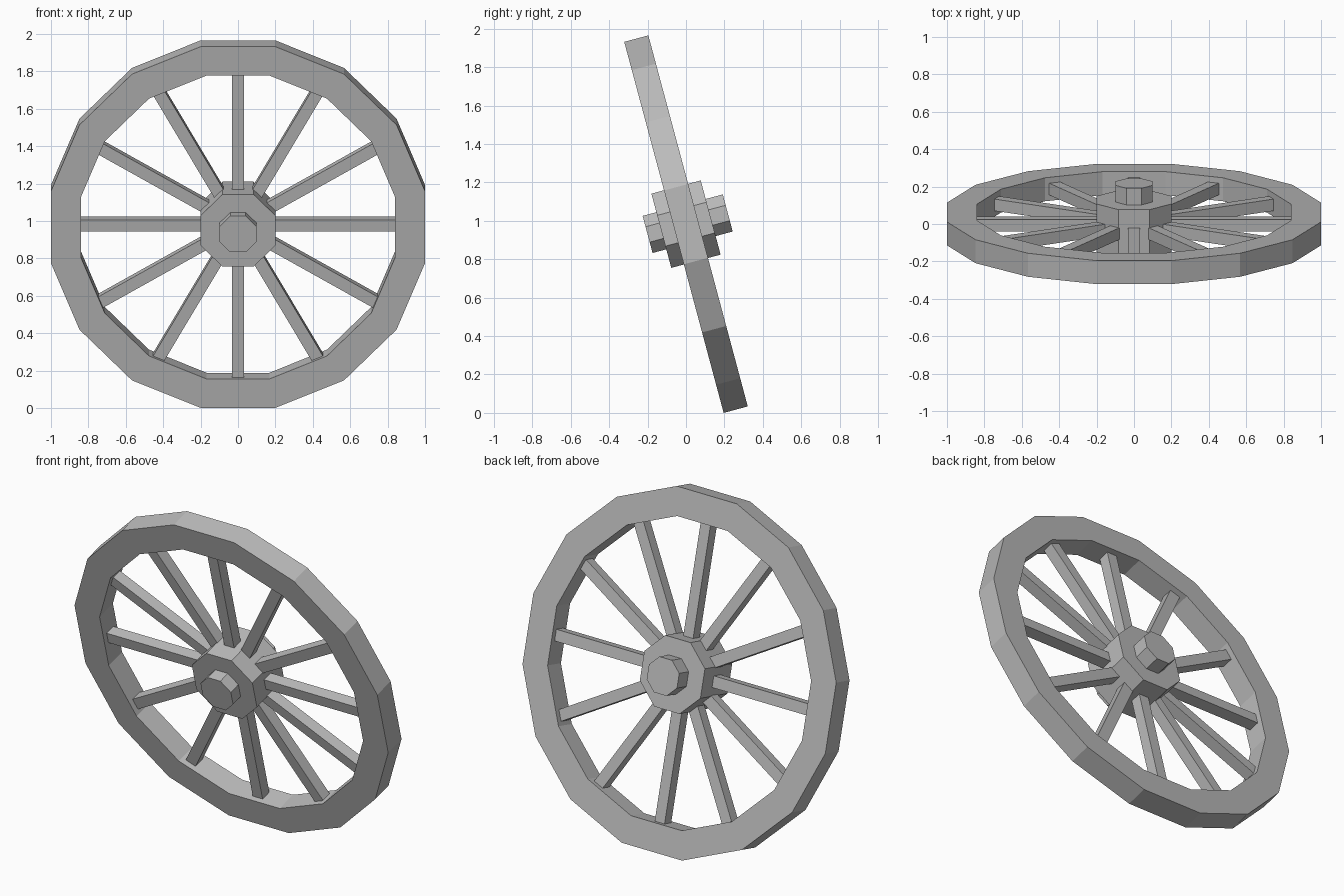
import bpy
from math import cos, sin, pi, radians
from mathutils import Matrix

default = bpy.data.objects.get("Cube")
if default:
    bpy.data.objects.remove(default, do_unlink=True)

TILT = radians(15)
RIM_HALF = 0.065
# The wheel leans forward about x; lift it so the rim touches the ground
PLACE = (Matrix.Translation((0, 0, cos(TILT) + RIM_HALF * sin(TILT)))
         @ Matrix.Rotation(TILT, 4, 'X'))

grey = bpy.data.materials.new("wheel grey")
grey.use_nodes = True
COLOUR = (0.5, 0.5, 0.5, 1)
grey.diffuse_color = COLOUR
grey.node_tree.nodes["Principled BSDF"].inputs["Base Color"].default_value = COLOUR


def add_part(name, verts, faces):
    mesh = bpy.data.meshes.new(name)
    mesh.from_pydata(verts, [], faces)
    mesh.materials.append(grey)
    obj = bpy.data.objects.new(name, mesh)
    bpy.context.collection.objects.link(obj)
    obj.matrix_world = PLACE
    return obj


def ring(sides, apothem, y):
    """Polygon around the y axis with flat sides facing x and z."""
    r = apothem / cos(pi / sides)
    angles = [2 * pi * (i + 0.5) / sides for i in range(sides)]
    return [(r * cos(a), y, r * sin(a)) for a in angles]


def prism(name, sides, apothem, front, back):
    n = sides
    verts = ring(n, apothem, front) + ring(n, apothem, back)
    faces = [(i, n + i, n + (i + 1) % n, (i + 1) % n) for i in range(n)]
    faces += [tuple(range(n)), tuple(reversed(range(n, 2 * n)))]
    return add_part(name, verts, faces)


def hoop(name, sides, outer, inner, half):
    n = sides
    # Four loops: outer front, outer back, inner back, inner front
    loops = [(outer, -half), (outer, half), (inner, half), (inner, -half)]
    verts = [v for apothem, y in loops for v in ring(n, apothem, y)]
    faces = []
    for k in range(4):
        a, b = k * n, (k + 1) % 4 * n
        faces += [(a + i, b + i, b + (i + 1) % n, a + (i + 1) % n) for i in range(n)]
    return add_part(name, verts, faces)


def spoke(name, angle, start, end, half):
    turn = Matrix.Rotation(angle, 4, 'Y')
    section = [(-half, -half), (half, -half), (half, half), (-half, half)]
    verts = [(x, y, z) for z in (start, end) for x, y in section]
    faces = [(i, (i + 1) % 4, 4 + (i + 1) % 4, 4 + i) for i in range(4)]
    faces += [(3, 2, 1, 0), (4, 5, 6, 7)]
    obj = add_part(name, verts, faces)
    obj.data.transform(turn)
    return obj


# Rim, hub and axle
hoop("rim", 16, 1.0, 0.84, RIM_HALF)
prism("hub", 8, 0.2, -0.133, 0.133)
prism("axle", 8, 0.1, -0.207, 0.225)

# Twelve square spokes
for i in range(12):
    spoke(f"spoke_{i + 1}", radians(30 * i), 0.15, 0.85, 0.0325)
